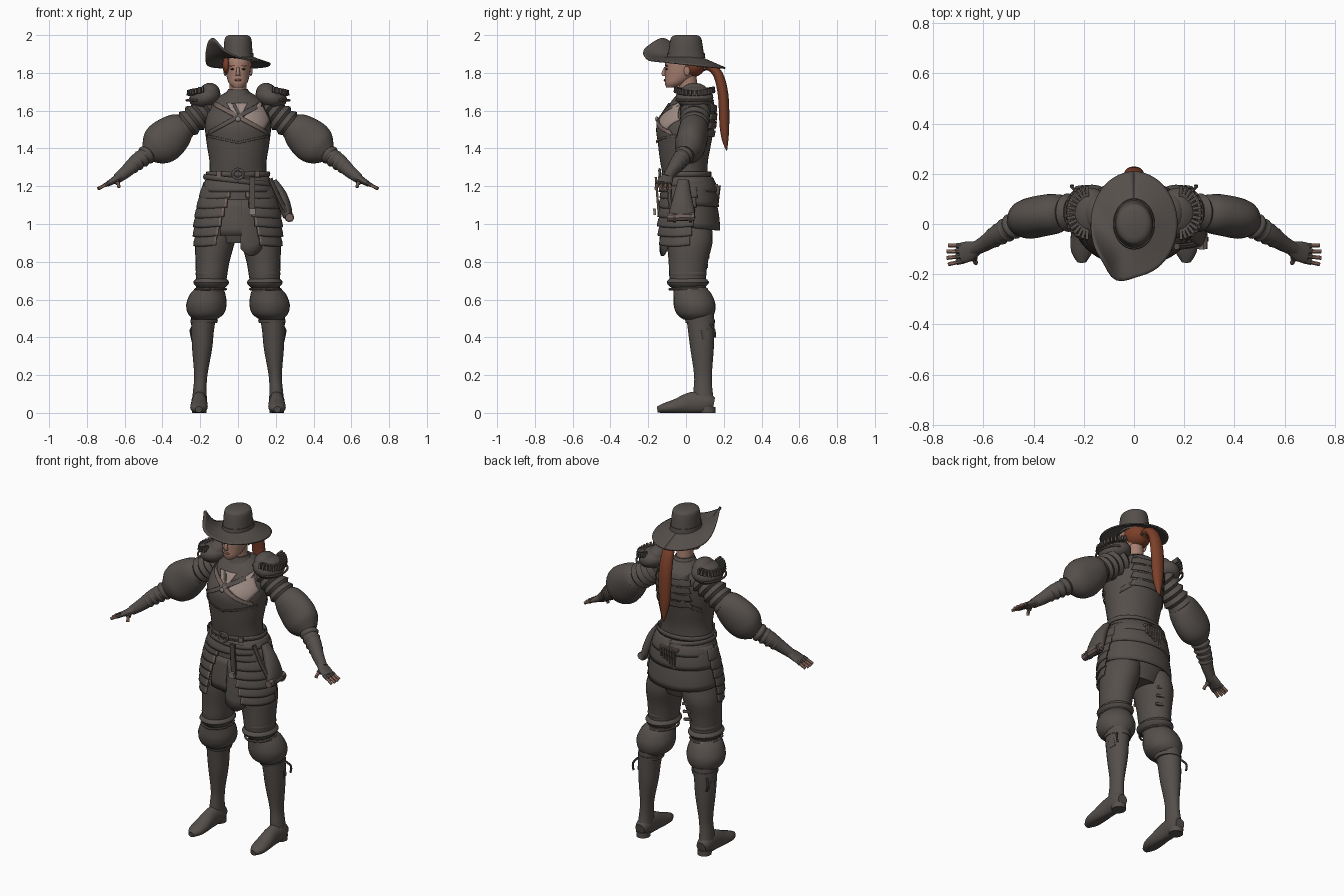
import bpy, bmesh, math
from mathutils import Vector, Matrix, Euler
from mathutils.bvhtree import BVHTree

if "Cube" in bpy.data.objects:
    bpy.data.objects.remove(bpy.data.objects["Cube"], do_unlink=True)


def colour(name, red, green, blue):
    material = bpy.data.materials.new(name)
    material.use_nodes = True
    material.diffuse_color = (red, green, blue, 1)
    shader = material.node_tree.nodes["Principled BSDF"]
    shader.inputs["Base Color"].default_value = (red, green, blue, 1)
    shader.inputs["Roughness"].default_value = .8
    return material


leather = colour("dark leather", .09, .078, .07)
skin = colour("skin", .38, .21, .16)
hair = colour("red hair", .2, .05, .022)
linen = colour("pale linen", .34, .26, .23)
trim = colour("worn trim", .17, .125, .11)
metal = colour("buckle metal", .25, .23, .22)
shadow = colour("dark eyes", .03, .022, .02)
lip = colour("lips", .3, .11, .09)
made = []
X, Y, Z = Vector((1, 0, 0)), Vector((0, 1, 0)), Vector((0, 0, 1))


def finish(name, bm, materials, mirror=False, thickness=0):
    """Turn a bmesh into an object, optionally thickened and mirrored."""
    bmesh.ops.recalc_face_normals(bm, faces=bm.faces)
    mesh = bpy.data.meshes.new(name)
    bm.to_mesh(mesh)
    bm.free()
    for material in materials if isinstance(materials, list) else [materials]:
        mesh.materials.append(material)
    thing = bpy.data.objects.new(name, mesh)
    bpy.context.collection.objects.link(thing)
    if thickness:
        modifier = thing.modifiers.new("thickness", "SOLIDIFY")
        modifier.thickness, modifier.offset = thickness, 0
    if mirror:
        thing.modifiers.new("mirror", "MIRROR").use_clip = False
    made.append(thing)
    return thing


def spline(rows, steps):
    """Catmull-Rom interpolation of number rows."""
    rows = [Vector(row) for row in rows]
    out = []
    for i in range(len(rows) - 1):
        a, b, c, d = rows[max(i - 1, 0)], rows[i], rows[i + 1], rows[min(i + 2, len(rows) - 1)]
        for s in range(steps):
            t = s / steps
            out.append(b + (c - a) * (t / 2) + (a * 2 - b * 5 + c * 4 - d) * (t * t / 2)
                       + (b * 3 - a - c * 3 + d) * (t ** 3 / 2))
    return out + [rows[-1]]


def loft(name, rings, material, ref=None, mirror=False, steps=4, sides=24, floor=None):
    """Skin ellipses (x, y, z, width, depth); ref tilts them across the path."""
    rings = spline(rings, steps)
    bm, loops = bmesh.new(), []
    for i, ring in enumerate(rings):
        centre, side, other = Vector(ring[:3]), X, Y
        if ref:
            along = Vector(rings[min(i + 1, len(rings) - 1)][:3]) - Vector(rings[max(i - 1, 0)][:3])
            along.normalize()
            side = (ref - along * ref.dot(along)).normalized()
            other = along.cross(side)
        loop = []
        for k in range(sides):
            a = math.tau * k / sides
            p = centre + side * (ring[3] * math.cos(a)) + other * (ring[4] * math.sin(a))
            if floor is not None:
                p.z = max(p.z, floor)
            loop.append(bm.verts.new(p))
        loops.append(loop)
    for low, high in zip(loops, loops[1:]):
        for k in range(sides):
            n = (k + 1) % sides
            bm.faces.new((low[k], low[n], high[n], high[k]))
    bm.faces.new(loops[0])
    bm.faces.new(loops[-1])
    return finish(name, bm, material, mirror)


def cord(name, points, radius, material, mirror=False):
    return loft(name, [(*p, radius, radius) for p in points], material, Vector((.4, .8, .3)), mirror, 3, 8)


def sheet(name, point, columns, rows, materials, mirror=False, thickness=.008, rule=None):
    """Grid surface from point(u, v) with u and v running from zero to one."""
    bm = bmesh.new()
    grid = [[bm.verts.new(point(c / columns, r / rows)) for c in range(columns + 1)] for r in range(rows + 1)]
    for r in range(rows):
        for c in range(columns):
            face = bm.faces.new((grid[r][c], grid[r][c + 1], grid[r + 1][c + 1], grid[r + 1][c]))
            face.material_index = rule(c, r) if rule else 0
    return finish(name, bm, materials, mirror, thickness)


def solid(name, material, places, mirror=False, round_shape=False):
    """Boxes or ellipsoids given as (centre, size, rotation)."""
    bm = bmesh.new()
    for centre, size, turn in places:
        matrix = Matrix.LocRotScale(Vector(centre), Euler(turn), Vector(size))
        if round_shape:
            bmesh.ops.create_uvsphere(bm, u_segments=20, v_segments=12, radius=1, matrix=matrix)
        else:
            bmesh.ops.create_cube(bm, size=1, matrix=matrix)
    return finish(name, bm, material, mirror)


level = (0, 0, 0)

# Torso, collar and neck
torso = loft("bodice", [(0, 0, 1.22, .155, .115), (0, -.01, 1.32, .15, .125), (0, -.008, 1.42, .165, .14),
                        (0, -.003, 1.52, .175, .153), (0, .022, 1.6, .16, .132), (0, .035, 1.66, .12, .105),
                        (0, .03, 1.7, .06, .06)], leather, steps=6, sides=40)
tree = BVHTree.FromPolygons([v.co for v in torso.data.vertices], [p.vertices for p in torso.data.polygons])
loft("collar", [(0, .025, 1.63, .125, .108), (0, .022, 1.67, .085, .08), (0, .015, 1.7, .06, .062),
                (0, .012, 1.715, .052, .056)], leather)
loft("neck", [(0, .015, 1.68, .046, .048), (0, .005, 1.79, .045, .05)], skin)


def applique(name, corners, material, lift=.005, facing=-1, mirror=False):
    """Four-cornered plate laid on the bodice."""
    a, b, c, d = [Vector(corner) for corner in corners]

    def point(u, v):
        flat = a.lerp(b, u).lerp(d.lerp(c, u), v)
        hit = tree.ray_cast(Vector((flat.x, facing, flat.y)), Y * -facing)[0]
        return (flat.x, (hit.y if hit else 0) + facing * lift, flat.y)
    sheet(name, point, 12, 8, material, mirror, .004)


applique("shirt_side", [(.03, 1.565), (.12, 1.65), (.168, 1.55), (.14, 1.5)], linen)
applique("shirt_neck", [(-.06, 1.64), (.05, 1.64), (.012, 1.56), (-.012, 1.56)], linen)
applique("shirt_lacing", [(-.035, 1.64), (-.015, 1.64), (.02, 1.57), (.005, 1.57)], leather, .008)
for end in (-1, 1):
    applique("chest_strap", [(end * .16, 1.47), (end * .155, 1.495), (-end * .125, 1.65), (-end * .13, 1.625)],
             trim if end > 0 else leather, .009)
    applique("back_strap", [(end * .15, 1.42), (end * .15, 1.45), (-end * .1, 1.66), (-end * .1, 1.63)],
             leather, .008, 1)
applique("bodice_rim", [(-.165, 1.46), (0, 1.425), (0, 1.437), (-.165, 1.473)], leather, .006, -1, True)
for step in range(4):
    z = 1.46 + step * .045
    applique("back_plate", [(-.12, z), (.12, z), (.11, z + .035), (-.11, z + .035)], leather, .009, 1)
solid("chest_buckle", metal, [((0, -.155, 1.555), (.014, .008, .014), level)], round_shape=True)

# Head and face
loft("head", [(0, -.078, 1.722, .026, .026), (0, -.058, 1.745, .048, .054), (0, -.033, 1.78, .06, .079),
              (0, -.02, 1.82, .067, .092), (0, -.01, 1.87, .07, .096), (0, 0, 1.91, .06, .08)], skin)
loft("nose", [(0, -.108, 1.83, .007, .008), (0, -.118, 1.8, .01, .012), (0, -.112, 1.783, .013, .012)], skin, sides=10)
solid("lips", lip, [((0, -.11, 1.762), (.02, .008, .006), level)], round_shape=True)
solid("eyes", shadow, [((.028, -.102, 1.82), (.012, .007, .005), level)], True, True)
solid("brows", hair, [((.029, -.103, 1.838), (.03, .006, .005), (0, .1, .3))], True)
solid("ears", skin, [((.068, .005, 1.81), (.009, .016, .026), level)], True, True)

# Hair and long tail
solid("hair_cap", hair, [((0, .025, 1.845), (.076, .08, .07), level),
                         ((-.062, -.055, 1.84), (.02, .045, .045), (.3, 0, 0))], round_shape=True)
loft("ponytail", [(0, .07, 1.82, .025, .02), (0, .12, 1.835, .03, .022), (0, .17, 1.79, .036, .026),
                  (0, .197, 1.68, .04, .028), (0, .203, 1.53, .035, .026), (0, .207, 1.45, .022, .018),
                  (0, .215, 1.39, .003, .003)], hair, X)
cord("hair_tie", [(-.028, .1, 1.815), (0, .105, 1.86), (.028, .1, 1.815)], .008, leather)


# Wide hat, its brim curled up at the right front
def brim_point(u, v):
    a = (u * 2 - 1) * math.pi
    curl = math.exp(-((a + .85) / .62) ** 2)
    edge = 1 / math.hypot(math.sin(a) / .172, math.cos(a) / .208)
    edge += .03 * math.exp(-((a + .3) / .25) ** 2)
    radius = .07 + (edge - .07) * v
    z = 1.885 - .04 * v + .02 * v * math.cos(a) + .125 * curl * v ** 2.2
    return (radius * math.sin(a), -radius * math.cos(a), z)


sheet("hat_brim", brim_point, 64, 10, leather, thickness=.008)
loft("hat_crown", [(0, 0, 1.865, .08, .1), (0, 0, 1.92, .076, .092), (0, 0, 1.965, .073, .085),
                   (0, 0, 1.99, .066, .077), (0, 0, 2, .048, .056)], leather, sides=32)
loft("hat_band", [(0, 0, 1.88, .083, .102), (0, 0, 1.905, .081, .099)], leather, sides=32)

# Arms: banded upper sleeve, puff, cuffs and fingerless glove
bands = []
for i in range(6):
    spot = Vector((.14, .05, 1.63)).lerp(Vector((.31, .042, 1.495)), i / 5)
    for swell, shift in ((.064, 0), (.083 - i * .002, .026)):
        bands.append((spot.x + shift * .8, spot.y, spot.z - shift * .6, swell, swell))
loft("upper_sleeves", bands, leather, Y, True, 1)
loft("puff_sleeves", [(.275, .045, 1.53, .055, .055), (.31, .042, 1.505, .078, .09), (.38, .03, 1.445, .082, .112),
                      (.435, .015, 1.4, .076, .098), (.475, 0, 1.37, .045, .05)], leather, Y, True, 5)
loft("forearms", [(.46, 0, 1.38, .045, .045), (.53, -.035, 1.335, .042, .042), (.59, -.075, 1.28, .032, .034),
                  (.64, -.102, 1.24, .026, .026)], leather, Y, True)
for i in range(4):
    spot = Vector((.485, -.01, 1.365)).lerp(Vector((.56, -.055, 1.305)), i / 3)
    ahead = spot + Vector((.012, -.007, -.01))
    r = .053 - i * .004
    loft("cuff", [(*(spot - (ahead - spot)), r - .01, r - .01), (*spot, r, r), (*ahead, r - .01, r - .01)],
         leather, Y, True, 3)
loft("gloves", [(.625, -.095, 1.25, .028, .025), (.655, -.108, 1.232, .04, .019),
                (.69, -.117, 1.212, .042, .014)], leather, Y, True)
for i in range(4):
    base = Vector((.678, -.087 - i * .02, 1.219))
    tip = Vector((.738 + .006 * (i in (1, 2)), -.085 - i * .025, 1.187))
    cord("finger_glove", [base, base.lerp(tip, .45)], .0115, leather, True)
    cord("finger", [base, base.lerp(tip, .6), tip], .0085, skin, True)
cord("thumb_glove", [(.645, -.12, 1.235), (.637, -.14, 1.218)], .015, leather, True)
cord("thumb", [(.642, -.13, 1.228), (.633, -.148, 1.208), (.63, -.155, 1.193)], .009, skin, True)

# Shoulder caps with a pleated fringe
solid("shoulder_caps", leather, [((.175, .045, 1.67), (.085, .1, .06), (0, .25, 0)),
                                 ((.15, .045, 1.695), (.055, .075, .052), (0, .25, 0))], True, True)
pleats = []
for i in range(15):
    a = -1.5 + i * 3 / 14
    pleats.append(((.182 + .068 * math.cos(a), .045 + .088 * math.sin(a), 1.712 - .02 * math.cos(a)),
                   (.042, .012, .03), (0, -.15, a)))
solid("shoulder_pleats", leather, pleats, True)
cord("shoulder_trim", [(.2 + .072 * math.cos(i / 3), .045 + .1 * math.sin(i / 3), 1.655) for i in range(-4, 5)],
     .006, trim, True)


# Plated skirt made of curved panels round the hips
def panel(name, start, end, top, bottom, wide, deep, flare, mirror=False, dip=0, edged=False):
    def point(u, v):
        a = math.radians(start + (end - start) * u)
        grow = flare * math.sin(v * math.pi / 2)
        z = top + (bottom - top) * v - dip * v * math.sin(u * math.pi)
        return ((wide + grow) * math.sin(a), .012 - (deep + grow) * math.cos(a), z)
    sheet(name, point, 28, 5, [leather, trim], mirror, .01, lambda c, r: int(edged and c == 0))


for i in range(6):
    top = 1.2 - i * .05
    grow = .033 * math.sin(i / 5 * 2)
    panel("hip_plate", 12 + i * 3.6, 108 - i * 3, top, top - .062, .184 + grow, .132 + grow * .8, .018, True,
          .008, True)
panel("upper_skirt", -180, 180, 1.25, 1.17, .158, .122, .03)
panel("back_skirt_upper", 85, 275, 1.22, 1.1, .178, .132, .025, dip=.01)
panel("back_skirt_lower", 78, 282, 1.13, .985, .19, .142, .022, dip=.02)
panel("front_apron", -30, 6, 1.13, .94, .165, .13, .02)
panel("front_flap", 4, 42, 1.13, .87, .165, .128, .02, dip=.04)
loft("hips", [(0, .015, .9, .13, .1), (0, .015, 1, .19, .13), (0, .01, 1.12, .19, .128),
              (0, .005, 1.24, .155, .115)], leather)

# Belts, buckles and hanging gear
for name, height, spread, tilt in (("waist_belt", 1.265, .164, 0), ("sword_belt", 1.23, .178, .02)):
    ring = [(spread * math.sin(a), .003 - (spread - .038) * math.cos(a), height - tilt * math.sin(a))
            for a in [math.tau * k / 16 for k in range(17)]]
    loft(name, [(*p, .014, .007) for p in ring], leather, Z, False, 2, 8)
cord("belt_buckle", [(.028 * math.sin(k), -.14, 1.265 + .025 * math.cos(k)) for k in range(8)], .007, metal)
solid("belt_studs", trim, [((side * .1, -.115, 1.265), (.025, .012, .03), (0, 0, side * .4)) for side in (-1, 1)])
solid("belt_tongue", leather, [((.075, -.152, 1.15), (.03, .012, .2), (.08, 0, 0))])
solid("belt_tip", metal, [((.075, -.166, 1.065), (.036, .014, .035), (.08, 0, 0))])
loft("hip_pouch", [(.19, -.015, 1.23, .03, .015), (.225, -.018, 1.16, .045, .03), (.25, -.02, 1.09, .062, .032),
                   (.265, -.022, 1.035, .072, .025)], leather, Y)
cord("rolled_map", [(.272, -.1, 1.035), (.272, .045, 1.04)], .022, trim)
for y in (-.07, .015):
    cord("map_tie", [(.272, y, 1.035), (.272, y + .018, 1.035)], .026, leather)
cord("dagger_sheath", [(.17, -.09, 1.24), (.22, -.085, 1.13), (.275, -.07, 1.03)], .013, leather)
solid("flask_row", leather, [((i * .017 - .04, .168, 1.15 + i * .006), (.012, .02, .11 - i * .012), (-.12, 0, 0))
                             for i in range(6)])
solid("flask_strip", trim, [((0, .16, 1.205), (.12, .02, .014), level)])

# Breeches, knee rolls and puffs
loft("thighs", [(.105, .02, .98, .1, .118), (.122, .02, .9, .104, .12), (.135, .012, .8, .09, .104),
                (.142, .01, .7, .08, .095), (.15, .03, .62, .07, .08)], leather, mirror=True)
for z, grow in ((.735, 0), (.69, .012)):
    loft("knee_roll", [(.142, .01, z - .03, .07, .085), (.142, .01, z, .083 + grow, .1 + grow),
                       (.142, .01, z + .026, .074, .09)], leather, mirror=True)
loft("knee_puffs", [(.175, .055, .495, .062, .07), (.17, .05, .525, .095, .1), (.167, .045, .575, .107, .111),
                    (.16, .035, .63, .093, .1), (.15, .02, .665, .07, .085)], leather, mirror=True, steps=5)
for i in range(3):
    solid("thigh_buckle_strap", trim, [((-.09, .125 - i * .007, .88 - i * .05), (.05, .012, .014), (0, .2, 0))])
cord("garter", [(.145 + .083 * math.sin(k), .012 - .1 * math.cos(k), .655) for k in range(8)], .006, trim, True)

# Tall boots
loft("boot_shafts", [(.18, .075, .52, .068, .074), (.187, .08, .44, .06, .07), (.19, .085, .34, .053, .062),
                     (.197, .09, .2, .035, .047), (.202, .09, .12, .036, .05), (.204, .095, .06, .04, .055)],
     leather, mirror=True)
loft("boot_feet", [(.205, .148, .05, .03, .03), (.205, .11, .055, .042, .055), (.205, .03, .052, .041, .058),
                   (.206, -.05, .035, .046, .04), (.208, -.11, .025, .042, .028), (.208, -.152, .018, .018, .016)],
     leather, X, True, floor=0)
loft("boot_heels", [(.205, .115, 0, .038, .04), (.205, .113, .03, .04, .042)], leather, mirror=True)
loft("boot_tops", [(.179, .074, .495, .073, .079), (.181, .076, .475, .07, .077)], leather, mirror=True)
cord("boot_ties", [(.23, .13, .47), (.25, .15, .44), (.245, .152, .4)], .006, leather, True)
solid("boot_tassels", leather, [((.238, .1, .415), (.014, .035, .05), (.2, 0, .3))], True)

# Smooth shading with crisp edges
bpy.ops.object.select_all(action="DESELECT")
for thing in made:
    thing.select_set(True)
bpy.context.view_layer.objects.active = made[0]
bpy.ops.object.shade_smooth_by_angle(angle=math.radians(40))
